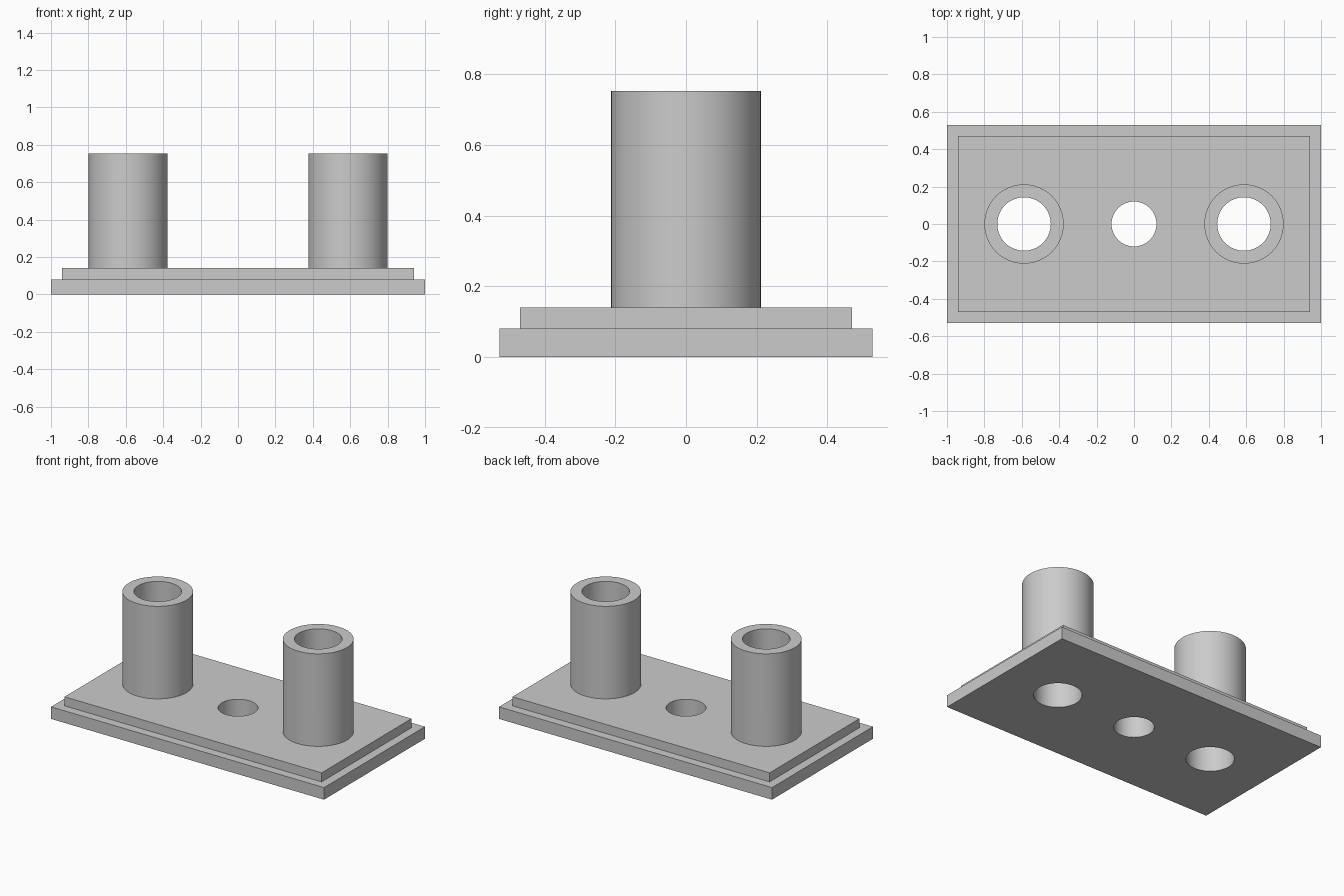
import bpy
import bmesh
import math
from mathutils import Matrix

cube = bpy.data.objects.get("Cube")
if cube:
    bpy.data.objects.remove(cube, do_unlink=True)

BASE_TOP, STEP_TOP, POST_TOP = 0.08, 0.14, 0.753
POST_X, POST_R, BORE_R, HOLE_R = 0.588, 0.212, 0.143, 0.12

grey = bpy.data.materials.new("plain grey")
grey.use_nodes = True
colour = (0.6, 0.6, 0.6, 1)
grey.diffuse_color = colour
grey.node_tree.nodes["Principled BSDF"].inputs["Base Color"].default_value = colour


def make_object(name, bm):
    mesh = bpy.data.meshes.new(name)
    bm.to_mesh(mesh)
    bm.free()
    mesh.materials.append(grey)
    obj = bpy.data.objects.new(name, mesh)
    bpy.context.collection.objects.link(obj)
    return obj


def cylinder(name, x, radius, bottom, top):
    bm = bmesh.new()
    bmesh.ops.create_cone(bm, cap_ends=True, segments=64, radius1=radius,
                          radius2=radius, depth=top - bottom,
                          matrix=Matrix.Translation((x, 0, (top + bottom) / 2)))
    return make_object(name, bm)


def combine(target, tool, operation):
    mod = target.modifiers.new(tool.name, "BOOLEAN")
    mod.object = tool
    mod.operation = operation
    mod.solver = "EXACT"
    bpy.context.view_layer.objects.active = target
    bpy.ops.object.modifier_apply(modifier=mod.name)
    bpy.data.objects.remove(tool, do_unlink=True)


# Stepped base: a slab whose top is inset and raised
bm = bmesh.new()
bmesh.ops.create_cube(bm, size=1, matrix=Matrix.Translation((0, 0, BASE_TOP / 2))
                      @ Matrix.Diagonal((2, 1.056, BASE_TOP, 1)))
top = [f for f in bm.faces if f.normal.z > 0.5]
bmesh.ops.inset_region(bm, faces=top, thickness=0.082)
raised = bmesh.ops.extrude_face_region(bm, geom=top)["geom"]
bmesh.ops.delete(bm, geom=top, context="FACES_ONLY")
bmesh.ops.translate(bm, vec=(0, 0, STEP_TOP - BASE_TOP),
                    verts=[v for v in raised if isinstance(v, bmesh.types.BMVert)])
bmesh.ops.recalc_face_normals(bm, faces=bm.faces)
mount = make_object("stepped_base_with_posts", bm)

# Two posts, each bored through to the underside
for side, x in (("left", POST_X), ("right", -POST_X)):
    combine(mount, cylinder(side + "_post", x, POST_R, BASE_TOP / 2, POST_TOP), "UNION")
    combine(mount, cylinder(side + "_bore", x, BORE_R, -1, 1), "DIFFERENCE")

# Centre hole
combine(mount, cylinder("centre_hole", 0, HOLE_R, -1, 1), "DIFFERENCE")

# Smooth round walls, sharp rims
bpy.ops.object.select_all(action="DESELECT")
mount.select_set(True)
bpy.context.view_layer.objects.active = mount
bpy.ops.object.shade_smooth_by_angle(angle=math.radians(30))
